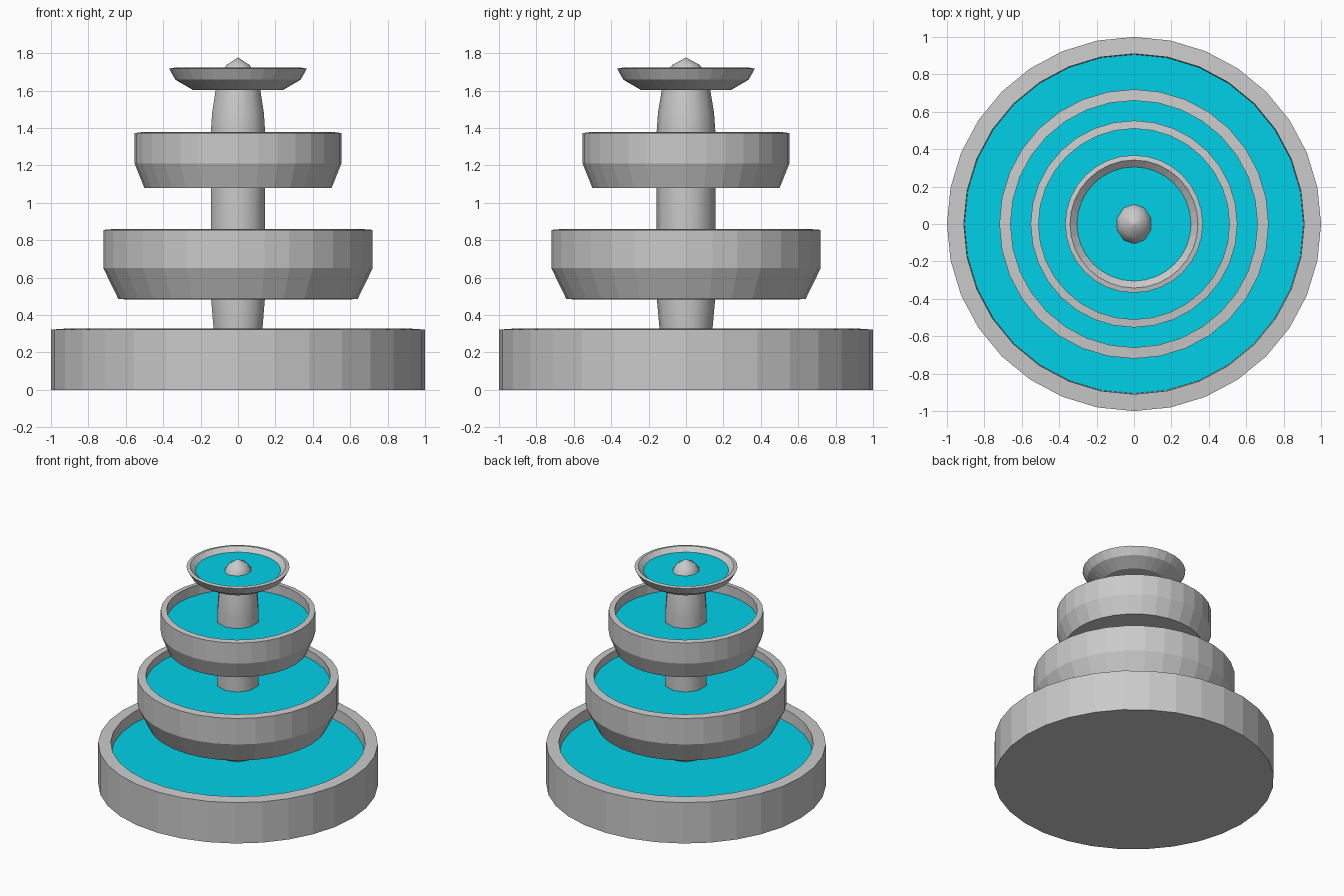
import bpy
from math import cos, sin, pi

cube = bpy.data.objects.get("Cube")
if cube:
    bpy.data.objects.remove(cube, do_unlink=True)


def make_material(name, rgb):
    mat = bpy.data.materials.new(name)
    mat.use_nodes = True
    mat.diffuse_color = (*rgb, 1)
    bsdf = next(n for n in mat.node_tree.nodes if n.type == "BSDF_PRINCIPLED")
    bsdf.inputs["Base Color"].default_value = (*rgb, 1)
    bsdf.inputs["Roughness"].default_value = 0.8
    return mat


stone = make_material("grey stone", (0.59, 0.59, 0.59))
water = make_material("turquoise water", (0.0, 0.64, 0.8))


def lathe(name, profile, sides, mat, x_scale=1.0, smooth=False):
    """Revolve (radius, height) points, bottom to top; end rings are capped."""
    verts, faces = [], []
    for r, z in profile:
        for i in range(sides):
            a = pi / 2 + 2 * pi * i / sides
            verts.append((r * cos(a) * x_scale, r * sin(a), z))
    for k in range(len(profile) - 1):
        for i in range(sides):
            j = (i + 1) % sides
            a, b = k * sides, (k + 1) * sides
            faces.append((a + i, a + j, b + j, b + i))
    faces.append(tuple(reversed(range(sides))))
    faces.append(tuple(range(len(verts) - sides, len(verts))))
    mesh = bpy.data.meshes.new(name)
    mesh.from_pydata(verts, [], faces)
    mesh.materials.append(mat)
    for p in mesh.polygons:
        p.use_smooth = smooth
    obj = bpy.data.objects.new(name, mesh)
    bpy.context.scene.collection.objects.link(obj)
    return obj


def basin(name, outside, rim_inner, rim_z, water_r, water_z):
    """Hollow bowl with a sheet of water just above its floor."""
    floor = water_z - 0.02
    lathe(name, outside + [(rim_inner, rim_z), (water_r, water_z),
                           (water_r, floor)], 32, stone)
    lathe(name + "_water", [(water_r, floor + 0.01), (water_r, water_z)], 32, water)


# Basins from the ground up, each rim sloping gently up towards the water
basin("ground_basin", [(1.0, 0), (1.0, 0.322)], 0.91, 0.328, 0.906, 0.24)
basin("lower_bowl", [(0.58, 0.482), (0.64, 0.486), (0.72, 0.65), (0.72, 0.855)],
      0.66, 0.86, 0.66, 0.8)
basin("middle_bowl", [(0.5, 1.078), (0.553, 1.21), (0.553, 1.373)],
      0.51, 1.378, 0.51, 1.3)
basin("top_bowl", [(0.24, 1.603), (0.335, 1.658), (0.368, 1.717)],
      0.342, 1.722, 0.305, 1.69)

# Central column, narrowing at both ends
lathe("central_column",
      [(0.132, 0.2), (0.142, 0.33), (0.157, 0.5), (0.157, 1.38), (0.15, 1.48),
       (0.13, 1.6), (0.12, 1.65)],
      10, stone, x_scale=0.97, smooth=True)

# Rounded tip rising from the top bowl
lathe("tip", [(0.108, 1.67), (0.106, 1.69), (0.073, 1.737), (0.002, 1.776)],
      10, stone, x_scale=0.89, smooth=True)
